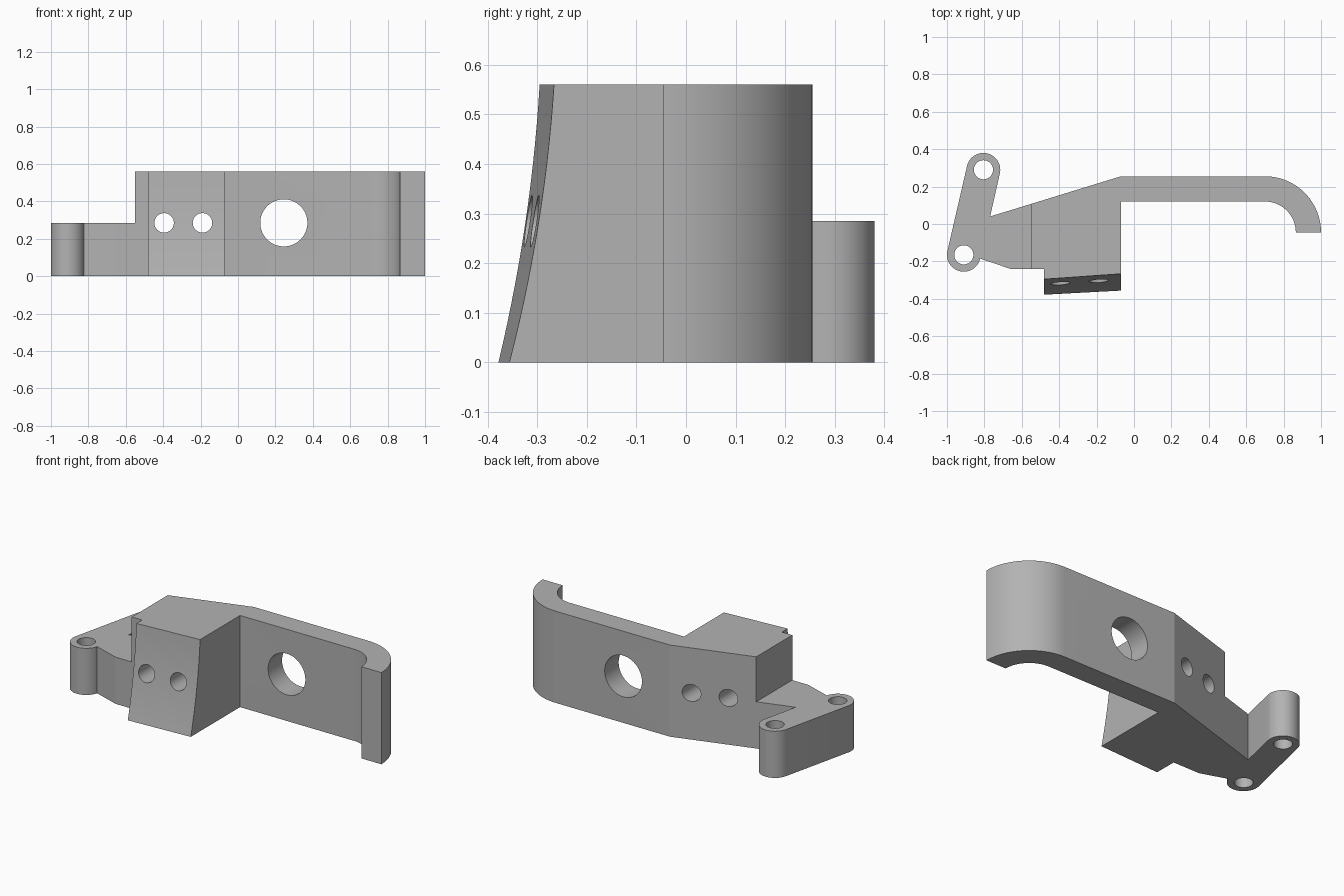
import bpy, bmesh, math
from math import cos, sin, pi, radians

if "Cube" in bpy.data.objects:
    bpy.data.objects.remove(bpy.data.objects["Cube"], do_unlink=True)

TALL, LOW = 0.56, 0.285
grey = bpy.data.materials.new("plain grey")
grey.use_nodes = True
grey.diffuse_color = (0.45, 0.45, 0.45, 1)
grey.node_tree.nodes["Principled BSDF"].inputs["Base Color"].default_value = (0.45, 0.45, 0.45, 1)


def arc(cx, cy, r, start, end, steps=32):
    """Points along an arc, angles in radians."""
    angles = [start + (end - start) * i / steps for i in range(steps + 1)]
    return [(cx + r * cos(a), cy + r * sin(a)) for a in angles]


def loft(name, outline, height, layers=1):
    """Solid from an outline that may change with height fraction t."""
    bm = bmesh.new()
    rings = []
    for k in range(layers + 1):
        t = k / layers
        rings.append([bm.verts.new((x, y, t * height)) for x, y in outline(t)])
    n = len(rings[0])
    for a, b in zip(rings, rings[1:]):
        for i in range(n):
            j = (i + 1) % n
            bm.faces.new((a[i], a[j], b[j], b[i]))
    bm.faces.new(rings[0][::-1])
    bm.faces.new(rings[-1])
    bmesh.ops.recalc_face_normals(bm, faces=bm.faces)
    mesh = bpy.data.meshes.new(name)
    bm.to_mesh(mesh)
    bm.free()
    mesh.materials.append(grey)
    ob = bpy.data.objects.new(name, mesh)
    bpy.context.collection.objects.link(ob)
    return ob


def cutter(name, location, radius, rotation=(0, 0, 0)):
    bpy.ops.mesh.primitive_cylinder_add(vertices=64, radius=radius, depth=1.6,
                                        location=location, rotation=rotation)
    ob = bpy.context.object
    ob.name = name
    ob.hide_render = True
    ob.data.materials.append(grey)
    return ob


def combine(target, other, operation):
    mod = target.modifiers.new(operation.lower(), "BOOLEAN")
    mod.operation, mod.solver, mod.object = operation, "EXACT", other


# Tall body: mounting block with a concave raked face, wall and hooked end
def body_outline(t):
    rake = t + 0.6 * t * (1 - t)
    left, right = -0.378 + 0.083 * rake, -0.356 + 0.09 * rake
    return ([(-0.55, -0.24), (-0.48, -0.24), (-0.48, left), (-0.07, right), (-0.07, 0.12)]
            + arc(0.70, -0.045, 0.165, pi / 2, 0)
            + arc(0.70, -0.045, 0.30, 0, pi / 2)
            + [(-0.07, 0.255), (-0.55, 0.1076)])


# Low arm: tangent link around two pin bosses
UPPER, LOWER, BOSS = (-0.805, 0.29), (-0.91, -0.165), 0.09
tilt = math.atan2(UPPER[1] - LOWER[1], UPPER[0] - LOWER[0]) - pi / 2


def arm_outline(t):
    return ([(-0.55, 0.1076), (-0.769, 0.0403)]
            + arc(*UPPER, BOSS, tilt, tilt + pi)
            + arc(*LOWER, BOSS, tilt + pi, tilt + 2 * pi)
            + [(-0.66, -0.24), (-0.55, -0.24), (-0.50, -0.05)])


bracket = loft("bracket_body", body_outline, TALL, 14)
arm = loft("link_arm", arm_outline, LOW)
combine(bracket, arm, "UNION")

# Holes through the wall, block and bosses
cutters = [arm]
for x, r in ((0.245, 0.126), (-0.395, 0.052), (-0.19, 0.052)):
    cutters.append(cutter("wall_hole_cutter", (x, 0, LOW), r, (radians(90), 0, 0)))
for x, y in (UPPER, LOWER):
    cutters.append(cutter("pin_hole_cutter", (x, y, 0.2), 0.051))
for c in cutters[1:]:
    combine(bracket, c, "DIFFERENCE")

# Bake the cuts and remove the helpers
bpy.context.view_layer.update()
deps = bpy.context.evaluated_depsgraph_get()
mesh = bpy.data.meshes.new_from_object(bracket.evaluated_get(deps))
bracket.modifiers.clear()
bracket.data = mesh
for c in cutters:
    bpy.data.objects.remove(c, do_unlink=True)

# Merge flat regions, then one material and smooth shading with sharp edges
bm = bmesh.new()
bm.from_mesh(mesh)
bmesh.ops.remove_doubles(bm, verts=bm.verts, dist=0.00005)
bmesh.ops.dissolve_limit(bm, angle_limit=radians(0.1), verts=bm.verts, edges=bm.edges)
bm.to_mesh(mesh)
bm.free()
mesh.materials.clear()
mesh.materials.append(grey)
for p in mesh.polygons:
    p.material_index = 0
bpy.ops.object.select_all(action="DESELECT")
bracket.select_set(True)
bpy.context.view_layer.objects.active = bracket
bpy.ops.object.shade_smooth_by_angle(angle=radians(15))
